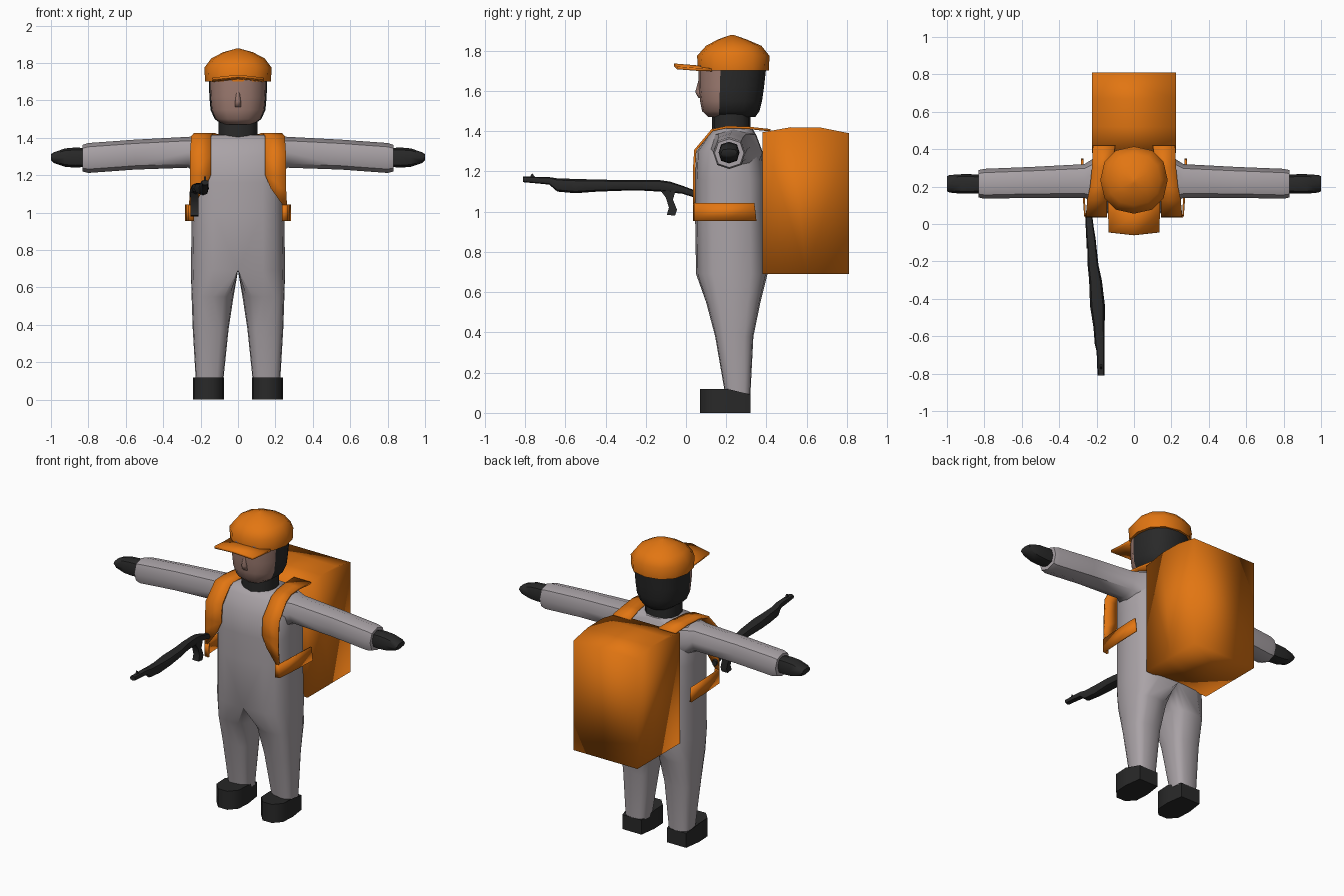
import bpy, bmesh, math


def material(name, rgb):
    m = bpy.data.materials.new(name)
    m.diffuse_color = (*rgb, 1)
    return m


ORANGE = material("orange_fabric", (0.76, 0.18, 0.006))
GREY = material("grey_overall", (0.40, 0.365, 0.385))
DARK = material("dark_cloth", (0.022, 0.022, 0.022))
SKIN = material("skin", (0.34, 0.20, 0.165))


def finish(name, bm, mat, angle=50, mirror=False, thick=0):
    """Turn a bmesh into a named object with smooth shading by angle."""
    bmesh.ops.recalc_face_normals(bm, faces=bm.faces)
    me = bpy.data.meshes.new(name)
    bm.to_mesh(me)
    bm.free()
    me.materials.append(mat)
    me.shade_smooth()
    me.set_sharp_from_angle(angle=math.radians(angle))
    ob = bpy.data.objects.new(name, me)
    bpy.context.collection.objects.link(ob)
    if thick:
        s = ob.modifiers.new("thickness", 'SOLIDIFY')
        s.thickness, s.offset = thick, 0
    if mirror:
        m = ob.modifiers.new("mirror", 'MIRROR')
        m.use_clip = True
    return ob


def loft(rings, axis='z', n=12, p=1.0, turn=0.0):
    """Rings are (position, a0, a1, b0, b1[, a_centre]) bounds across the axis."""
    bm = bmesh.new()
    loops = []
    for r in rings:
        pos, a0, a1, b0, b1 = r[:5]
        ac = r[5] if len(r) > 5 else (a0 + a1) / 2
        bc, br = (b0 + b1) / 2, (b1 - b0) / 2
        loop = []
        for i in range(n):
            t = 2 * math.pi * (i + turn) / n
            c, s = round(math.cos(t), 6), round(math.sin(t), 6)
            c = math.copysign(abs(c) ** p, c)
            s = math.copysign(abs(s) ** p, s)
            a = ac + c * (a1 - ac if c > 0 else ac - a0)
            b = bc + s * br
            co = {'z': (a, b, pos), 'x': (pos, a, b), 'y': (a, pos, b)}[axis]
            loop.append(bm.verts.new(co))
        loops.append(loop)
    for l, u in zip(loops, loops[1:]):
        for i in range(n):
            j = (i + 1) % n
            bm.faces.new((l[i], l[j], u[j], u[i]))
    bm.faces.new(loops[0][::-1])
    bm.faces.new(loops[-1])
    return bm


def strip(rows):
    """Sheet of quads through rows of points."""
    bm = bmesh.new()
    vs = [[bm.verts.new(c) for c in row] for row in rows]
    for a, b in zip(vs, vs[1:]):
        for i in range(len(a) - 1):
            bm.faces.new((a[i], a[i + 1], b[i + 1], b[i]))
    return bm


def prism(outline, place, d0, d1):
    """Extrude a 2D outline between depths d0 and d1."""
    bm = bmesh.new()
    lo = [bm.verts.new(place(a, b, d0)) for a, b in outline]
    hi = [bm.verts.new(place(a, b, d1)) for a, b in outline]
    for i in range(len(lo)):
        j = (i + 1) % len(lo)
        bm.faces.new((lo[i], lo[j], hi[j], hi[i]))
    bm.faces.new(lo)
    bm.faces.new(hi)
    return bm


# Overall: one leg and half torso, mirrored
bm = loft([
    (0.09, 0.08, 0.225, 0.195, 0.32),
    (0.38, 0.05, 0.242, 0.145, 0.335),
    (0.55, 0.024, 0.248, 0.10, 0.37),
    (0.69, 0.0, 0.252, 0.05, 0.405, 0.0),
    (1.00, 0.0, 0.247, 0.045, 0.40, 0.0),
    (1.16, 0.0, 0.247, 0.045, 0.40, 0.0),
    (1.30, 0.0, 0.25, 0.053, 0.38, 0.0),
    (1.38, 0.0, 0.24, 0.11, 0.35, 0.0),
    (1.415, 0.0, 0.21, 0.14, 0.33, 0.0)], n=16, p=0.65)
inner = [f for f in bm.faces if all(v.co.x < 1e-5 for v in f.verts)]
bmesh.ops.delete(bm, geom=inner, context='FACES')
finish("overall", bm, GREY, 60, True)

# Sleeves and mitten hands
finish("sleeve", loft([
    (0.17, 0.10, 0.38, 1.17, 1.415), (0.265, 0.14, 0.32, 1.24, 1.405),
    (0.55, 0.14, 0.305, 1.23, 1.39), (0.80, 0.135, 0.295, 1.212, 1.372),
    (0.832, 0.142, 0.288, 1.22, 1.362)], 'x', 8, 0.85), GREY, 50, True)
finish("hand", loft([
    (0.81, 0.165, 0.262, 1.245, 1.345), (0.87, 0.162, 0.266, 1.24, 1.348),
    (0.925, 0.162, 0.266, 1.245, 1.343), (0.985, 0.168, 0.262, 1.265, 1.322),
    (1.0, 0.175, 0.255, 1.28, 1.312)], 'x', 8, 0.8), DARK, 50, True)

# Shoes, lower at the heel
toe = [(0.09, 0.32), (0.225, 0.32), (0.24, 0.21), (0.235, 0.12), (0.19, 0.07),
       (0.125, 0.07), (0.08, 0.12), (0.075, 0.21)]
finish("shoe", prism(toe, lambda x, y, d: (x, y, d if d == 0 or y < 0.3 else 0.092),
                     0, 0.118), DARK, 50, True)

# Neck and head; the front of the head is the face
finish("neck", loft([(1.39, -0.105, 0.105, 0.13, 0.32),
                     (1.52, -0.105, 0.105, 0.13, 0.32)], n=12, p=0.8), DARK)
bm = loft([
    (1.472, -0.085, 0.085, 0.11, 0.345), (1.50, -0.125, 0.125, 0.08, 0.365),
    (1.55, -0.147, 0.147, 0.07, 0.378), (1.62, -0.153, 0.153, 0.062, 0.388),
    (1.73, -0.157, 0.157, 0.062, 0.40)], n=16, p=0.85)
bmesh.ops.bisect_plane(bm, geom=bm.verts[:] + bm.edges[:] + bm.faces[:],
                       plane_co=(0, 0.168, 1.6), plane_no=(0, 1, -0.03))
head = finish("head", bm, DARK, 60)
head.data.materials.append(SKIN)
for f in head.data.polygons:
    f.material_index = int(f.center.y < 0.168 and abs(f.normal.z) < 0.95)
finish("nose", loft([(1.565, -0.02, 0.02, 0.062, 0.09), (1.595, -0.018, 0.018, 0.046, 0.09),
                     (1.65, -0.008, 0.008, 0.061, 0.08)], n=6, turn=0.5), SKIN, 70)

# Cap crown and brim
finish("cap", loft([
    (1.702, -0.176, 0.176, 0.06, 0.412), (1.775, -0.18, 0.18, 0.055, 0.415),
    (1.825, -0.142, 0.142, 0.10, 0.375), (1.857, -0.08, 0.08, 0.16, 0.30),
    (1.878, -0.006, 0.006, 0.22, 0.24)], n=12, p=0.9), ORANGE, 45)
finish("cap_brim", strip([
    [(-0.135, -0.045, 1.715), (0, -0.06, 1.73), (0.135, -0.045, 1.715)],
    [(-0.138, 0.06, 1.707), (0, 0.04, 1.722), (0.138, 0.06, 1.707)],
    [(-0.14, 0.13, 1.705), (0, 0.13, 1.715), (0.14, 0.13, 1.705)]]),
    ORANGE, 40, thick=0.014)

# Delivery box on the back
box = [(0.38, 0.69), (0.60, 0.69), (0.81, 0.69), (0.81, 1.39), (0.67, 1.418),
       (0.52, 1.42), (0.38, 1.395)]
finish("back_box", prism(box, lambda y, z, x: (x, y, z), -0.225, 0.225), ORANGE, 120)

# Shoulder straps: box top, over the shoulder, down the chest
path = [(0.42, 1.405, 0.10, 0.22), (0.30, 1.418, 0.12, 0.225), (0.20, 1.42, 0.135, 0.235),
        (0.13, 1.405, 0.145, 0.25), (0.046, 1.305, 0.145, 0.257), (0.04, 1.20, 0.145, 0.257),
        (0.04, 1.13, 0.175, 0.257), (0.042, 1.04, 0.24, 0.262)]
finish("shoulder_strap", strip([[(a, y, z), (b, y, z)] for y, z, a, b in path]),
       ORANGE, 50, True, 0.012)

# Side belts
side = [(0.235, 0.042), (0.262, 0.045), (0.272, 0.20), (0.277, 0.35)]
finish("side_belt", strip([[(x, y, 0.955), (x, y - 0.01 * (y > 0.3), 1.043)] for x, y in side]),
       ORANGE, 40, True, 0.012)

# Shotgun: stock, receiver, pump and barrel along y
finish("shotgun", loft([
    (0.06, -0.258, -0.225, 1.065, 1.10), (-0.02, -0.258, -0.215, 1.09, 1.13),
    (-0.08, -0.255, -0.205, 1.095, 1.15), (-0.13, -0.25, -0.20, 1.10, 1.157),
    (-0.22, -0.248, -0.19, 1.105, 1.157), (-0.30, -0.24, -0.172, 1.105, 1.157),
    (-0.44, -0.235, -0.155, 1.10, 1.16), (-0.55, -0.217, -0.157, 1.092, 1.163),
    (-0.64, -0.21, -0.157, 1.10, 1.166), (-0.68, -0.20, -0.157, 1.135, 1.172),
    (-0.81, -0.195, -0.157, 1.147, 1.175)], 'y', 8, 0.85), DARK, 50)
grip = [(-0.13, 1.11), (-0.10, 1.07), (-0.085, 1.02), (-0.095, 0.985), (-0.055, 0.98),
        (-0.045, 1.01), (-0.065, 1.06), (-0.05, 1.11)]
finish("shotgun_grip", prism(grip, lambda y, z, x: (x, y, z), -0.255, -0.212), DARK, 50)
sight = [(-0.78, 1.165), (-0.765, 1.192), (-0.745, 1.165)]
finish("shotgun_sight", prism(sight, lambda y, z, x: (x, y, z), -0.182, -0.172), DARK, 30)
